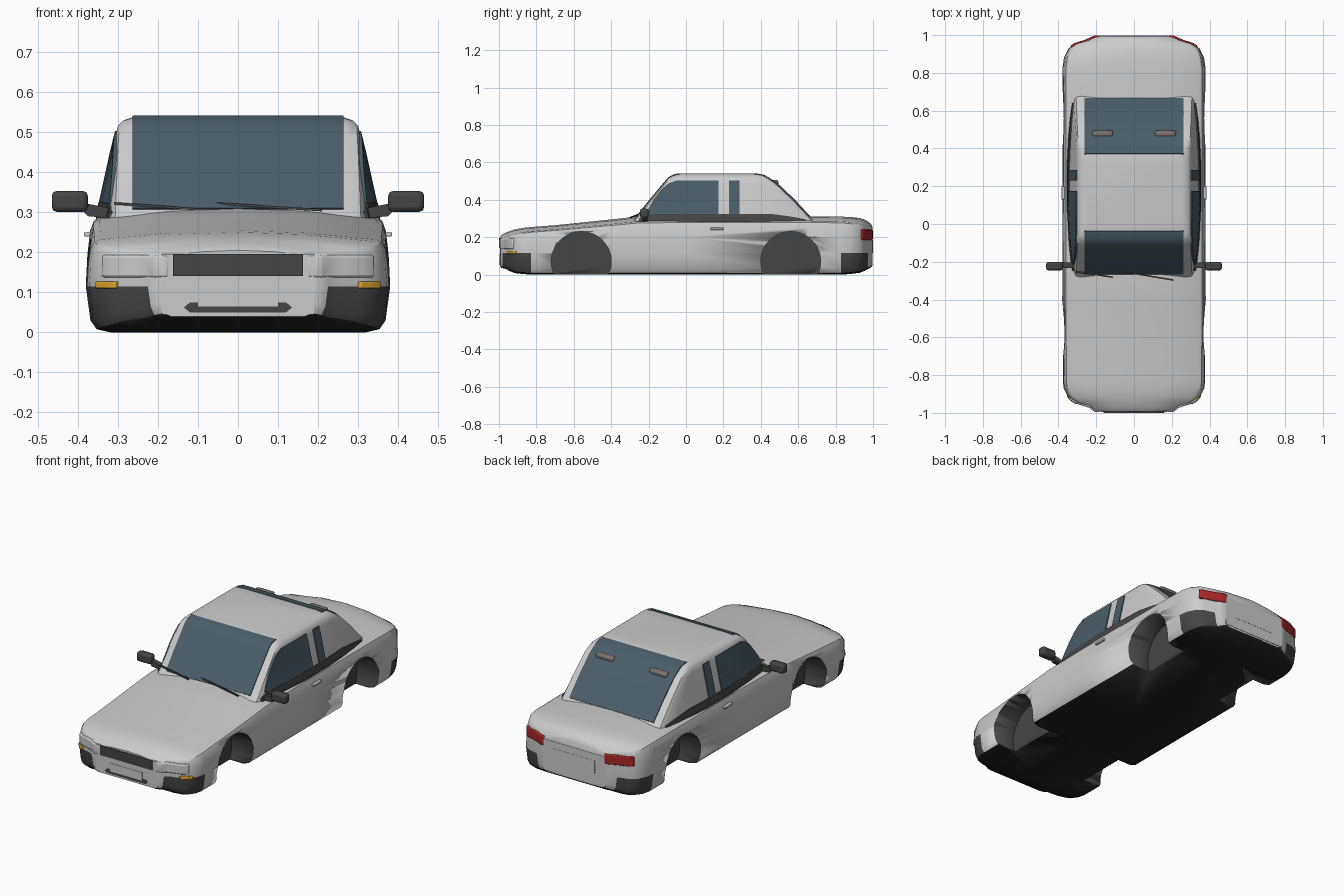
import bpy, bmesh, math
from mathutils import Matrix

if "Cube" in bpy.data.objects:
    bpy.data.objects.remove(bpy.data.objects["Cube"])


def mat(name, r, g, b):
    m = bpy.data.materials.new(name)
    m.diffuse_color = (r, g, b, 1)
    m.use_nodes = True
    m.node_tree.nodes["Principled BSDF"].inputs["Base Color"].default_value = m.diffuse_color
    return m


PAINT = mat("paint", .8, .8, .8)
TRIM = mat("dark_trim", .06, .06, .06)
UNDER = mat("underside", .015, .015, .015)
GLASS = mat("glass", .07, .11, .14)
RED = mat("red_lens", .4, .02, .02)
AMBER = mat("amber_lens", .75, .38, .03)
LAMP = mat("lamp_housing", .2, .17, .15)


def finish(name, bm, mats=(), both=False, bevel=0, angle=35):
    bmesh.ops.recalc_face_normals(bm, faces=bm.faces)
    me = bpy.data.meshes.new(name)
    bm.to_mesh(me)
    bm.free()
    ob = bpy.data.objects.new(name, me)
    bpy.context.collection.objects.link(ob)
    for m in mats:
        me.materials.append(m)
    if both:
        ob.modifiers.new("mirror", 'MIRROR').use_mirror_merge = False
    if bevel:
        b = ob.modifiers.new("bevel", 'BEVEL')
        b.width, b.segments, b.limit_method = bevel, 2, 'ANGLE'
    bpy.ops.object.select_all(action='DESELECT')
    ob.select_set(True)
    bpy.context.view_layer.objects.active = ob
    bpy.ops.object.shade_smooth_by_angle(angle=math.radians(angle))
    return ob


def loft(rings, pick=None):
    """Skin a list of equal closed rings, capped at both ends."""
    bm = bmesh.new()
    vs = [[bm.verts.new(p) for p in r] for r in rings]
    n = len(vs[0])
    for i in range(len(vs) - 1):
        for j in range(n):
            k = (j + 1) % n
            f = bm.faces.new((vs[i][j], vs[i][k], vs[i + 1][k], vs[i + 1][j]))
            if pick:
                f.material_index = pick(i, j)
    bm.faces.new(vs[0])
    bm.faces.new(vs[-1])
    return bm


def prism(name, poly, axis, lo, hi, m=None, both=False, bevel=0):
    put = {'x': lambda a, b, c: (c, a, b), 'y': lambda a, b, c: (a, c, b),
           'z': lambda a, b, c: (a, b, c)}[axis]
    bm = loft([[put(a, b, c) for a, b in poly] for c in (lo, hi)])
    return finish(name, bm, [m] if m else [], both, bevel)


def slab(path, da, db):
    return path + [(a + da, b + db) for a, b in reversed(path)]


def box(name, c, s, m=None, both=False, bevel=0):
    poly = [(c[0] + i * s[0] / 2, c[1] + j * s[1] / 2) for i, j in ((-1, -1), (1, -1), (1, 1), (-1, 1))]
    return prism(name, poly, 'z', c[2] - s[2] / 2, c[2] + s[2] / 2, m, both, bevel)


# Lower body: stations of y, half width, bottom, shoulder, centre top
ST = [(-.993, .20, .04, .19, .205), (-.982, .225, .035, .197, .215), (-.962, .245, .03, .203, .225),
      (-.945, .31, .02, .21, .232), (-.915, .35, .008, .217, .242), (-.87, .372, .003, .227, .25),
      (-.83, .377, 0, .232, .254), (-.7, .377, 0, .242, .264), (-.4, .38, 0, .27, .295),
      (-.27, .379, 0, .283, .309), (0, .378, 0, .288, .31), (.65, .379, 0, .287, .31),
      (.83, .378, 0, .285, .31), (.88, .371, .003, .28, .308), (.93, .347, .01, .27, .302),
      (.955, .31, .02, .262, .295), (.972, .25, .03, .252, .285), (.985, .23, .035, .243, .275),
      (.996, .20, .045, .235, .258)]


def section(y, w, zb, zs, zc):
    up = lambda f: .115 + f * (zs - .115)
    h = [(0, zb), (.84, zb), (.93, zb + .008), (.97, zb + .03), (1, .115), (.99, up(.5)),
         (.975, up(.8)), (.95, up(.95)), (.91, zs), (.45, zs + .75 * (zc - zs)), (0, zc)]
    return [(a * w, y, z) for a, z in h] + [(-a * w, y, z) for a, z in h[-2:0:-1]]


def body_mat(i, j):
    s = j if j < 10 else 19 - j
    y = (ST[i][0] + ST[i + 1][0]) / 2
    if s < 2:
        return 2
    return 1 if s < 4 and .83 < abs(y) < .973 else 0


body = finish("lower_body", loft([section(*s) for s in ST], body_mat), [PAINT, TRIM, UNDER])

# Wheel wells cut into the flanks
bm = bmesh.new()
for sx in (-1, 1):
    for y in (-.56, .56):
        bmesh.ops.create_cone(bm, cap_ends=True, segments=48, radius1=.16, radius2=.16, depth=.26,
                              matrix=Matrix.Translation((sx * .37, y, .07)) @ Matrix.Rotation(math.pi / 2, 4, 'Y'))
for f in bm.faces:
    f.material_index = 1
cutter = finish("wheel_well_cutter", bm, [PAINT, TRIM, UNDER])
cutter.hide_render = True
cut = body.modifiers.new("wells", 'BOOLEAN')
cut.operation, cut.solver, cut.object = 'DIFFERENCE', 'EXACT', cutter
bpy.context.view_layer.objects.active = body
bpy.ops.object.modifier_apply(modifier="wells")
bpy.data.objects.remove(cutter)

# Cabin: levels of z, front y, rear y, half width; sides bulge toward the belt line
LV = [(.27, -.30, .70, .31), (.31, -.262, .66, .308), (.40, -.19, .575, .306), (.49, -.115, .48, .304),
      (.515, -.093, .44, .30), (.53, -.07, .415, .285), (.54, -.035, .37, .255)]


def level(z):
    for a, b in zip(LV, LV[1:]):
        if z <= b[0]:
            t = (z - a[0]) / (b[0] - a[0])
            return [p + t * (q - p) for p, q in zip(a[1:], b[1:])]


def bulge(y, z):
    yf, yr, w = level(z)
    s = min(1, max(0, (y - yf) / (yr - yf)))
    return .04 * min(1, max(0, (.5 - z) / .2)) * (4 * s * (1 - s)) ** .7


def cabin_ring(z, yf, yr, w):
    pts = [(w - .03, yf), (w - .006, yf + .008)]
    pts += [(w, yf + .03 + (yr - yf - .06) * k / 10) for k in range(11)]
    pts += [(w - .006, yr - .008), (w - .03, yr)]
    pts = [(x + bulge(y, z), y, z) for x, y in pts]
    return pts + [(-x, y, z) for x, y, z in reversed(pts)]


finish("cabin", loft([cabin_ring(*l) for l in LV]), [PAINT])


# Side glass and belt trim follow the cabin side: columns of y, low z, high z
def side_panel(name, cols, m, off):
    rings = []
    for y, lo, hi in cols:
        pts = [(y, lo + (hi - lo) * k / 4) for k in range(5)]
        X = [level(z)[2] + bulge(y, z) for _, z in pts]
        rings.append([(x + off, y, z) for x, (_, z) in zip(X, pts)] +
                     [(x - .012, y, z) for x, (_, z) in reversed(list(zip(X, pts)))])
    finish(name, loft(rings), [m], both=True)


side_panel("front_side_window", [(-.215, .322, .33), (-.17, .322, .405), (-.13, .322, .455), (-.09, .322, .49),
                                 (-.05, .322, .503), (.05, .322, .503), (.175, .322, .503)], GLASS, .005)
side_panel("rear_side_window", [(.23, .322, .503), (.26, .322, .503), (.287, .322, .503)], GLASS, .005)
side_panel("belt_trim", [(-.25, .28, .30), (-.2, .28, .322), (-.1, .28, .325), (.1, .28, .325), (.3, .28, .325),
                         (.45, .28, .325), (.55, .28, .312), (.64, .28, .296)], TRIM, .007)

# Windscreen and rear window
prism("windscreen", slab([(-.268, .31), (-.196, .40), (-.121, .49), (-.098, .517), (-.073, .533), (-.04, .542)],
                         .02, -.02), 'x', -.263, .263, GLASS)
prism("rear_window", slab([(.666, .31), (.581, .402), (.486, .492), (.445, .518), (.419, .533), (.373, .542)],
                          -.02, -.02), 'x', -.263, .263, GLASS)
box("rear_window_lamp", (.167, .477, .492), (.11, .034, .03), LAMP, True, .01)

# Door mirrors and handles
box("mirror_housing", (.42, -.223, .327), (.09, .045, .052), TRIM, True, .012)
prism("mirror_arm", [(.32, .285), (.375, .29), (.395, .31), (.38, .322), (.32, .31)], 'y', -.232, -.205, TRIM, True)
box("door_handle", (.372, .165, .245), (.024, .07, .012), PAINT, True, .003)

# Wipers
for k, (a, b) in enumerate([((-.31, -.252, .322), (-.11, -.282, .308)), ((-.06, -.252, .322), (.21, -.297, .305))]):
    finish("wiper_%d" % (k + 1), loft([[(p[0], p[1] + u, p[2] + v) for u, v in
           ((-.004, -.003), (.004, -.003), (.004, .003), (-.004, .003))] for p in (a, b)]), [TRIM])

# Front end: lamps wrapped round the corner, grille, plate, lower intake
corner = [(.175, -.997), (.208, -.995), (.236, -.974), (.262, -.965), (.315, -.949), (.342, -.925)]
prism("headlight", slab(corner, -.02, .025), 'z', .137, .193, PAINT, True, .006)
prism("turn_signal", slab([(.307, -.955), (.335, -.938), (.357, -.912)], -.02, .02), 'z', .11, .127, AMBER, True, .003)
box("grille", (0, -.99, .168), (.325, .02, .054), TRIM)
box("front_plate", (0, -.99, .087), (.2, .014, .046), PAINT)
prism("lower_intake", [(-.135, .062), (-.12, .05), (.12, .05), (.135, .062), (.12, .075), (-.12, .075)],
      'y', -.996, -.98, TRIM)

# Rear end: wrapped tail lights and plate
tail = [(.19, .999), (.212, .997), (.24, .984), (.264, .974), (.316, .958), (.338, .943)]
prism("tail_light", slab(tail, -.02, -.025), 'z', .185, .24, RED, True, .005)
box("rear_plate", (0, .99, .15), (.26, .018, .07), PAINT)
box("front_bumper_face", (0, -.99, .12), (.38, .01, .15), PAINT)
box("rear_panel", (0, .99, .14), (.39, .016, .17), PAINT)
